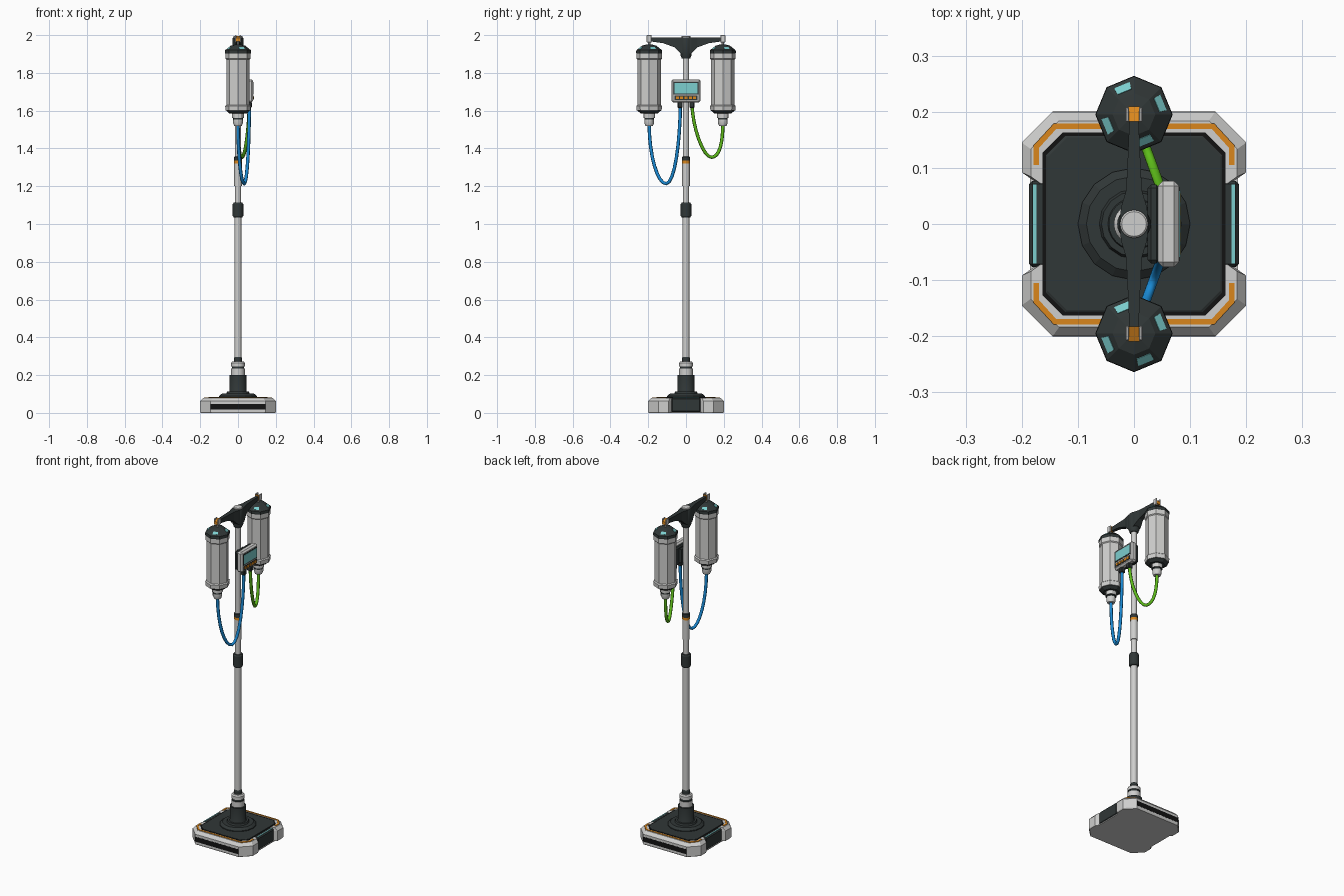
import bpy, bmesh
from math import cos, sin, pi, radians
from mathutils import Vector, Matrix

if "Cube" in bpy.data.objects:
    bpy.data.objects.remove(bpy.data.objects["Cube"])


def material(name, r, g, b):
    m = bpy.data.materials.new(name)
    m.use_nodes = True
    m.diffuse_color = (r, g, b, 1)
    m.node_tree.nodes["Principled BSDF"].inputs["Base Color"].default_value = (r, g, b, 1)
    return m


LIGHT = material("light grey", .62, .62, .61)
DARK = material("charcoal", .03, .038, .038)
BLACK = material("black", .006, .006, .006)
ORANGE = material("orange", .7, .24, .012)
CYAN = material("cyan", .2, .62, .62)
BLUE = material("blue", .01, .25, .65)
GREEN = material("green", .11, .5, .01)


def finish(name, bm, mats, smooth=0):
    bmesh.ops.recalc_face_normals(bm, faces=bm.faces)
    me = bpy.data.meshes.new(name)
    bm.to_mesh(me)
    bm.free()
    for m in mats:
        me.materials.append(m)
    ob = bpy.data.objects.new(name, me)
    bpy.context.collection.objects.link(ob)
    if smooth:
        bpy.ops.object.select_all(action='DESELECT')
        ob.select_set(True)
        bpy.context.view_layer.objects.active = ob
        bpy.ops.object.shade_smooth_by_angle(angle=radians(smooth))
    return ob


def loft(name, rings, bands, smooth=0):
    """Skin between rings of points; bands holds one material per span."""
    bm = bmesh.new()
    mats = list(dict.fromkeys(bands))
    loops = [[bm.verts.new(p) for p in ring] for ring in rings]
    n = len(loops[0])
    for a, b, m in zip(loops, loops[1:], bands):
        for i in range(n):
            j = (i + 1) % n
            bm.faces.new((a[i], a[j], b[j], b[i])).material_index = mats.index(m)
    bm.faces.new(loops[0]).material_index = mats.index(bands[0])
    bm.faces.new(loops[-1]).material_index = mats.index(bands[-1])
    return finish(name, bm, mats, smooth)


def lathe(name, profile, bands, segs=24, y=0, smooth=30):
    if not isinstance(bands, list):
        bands = [bands] * (len(profile) - 1)
    rings = [[(r * cos(2 * pi * i / segs), y + r * sin(2 * pi * i / segs), z)
              for i in range(segs)] for r, z in profile]
    return loft(name, rings, bands, smooth)


def box(name, x, y, z, mat, bevel=0):
    """Box from (min, max) ranges, with an optional chamfer."""
    bm = bmesh.new()
    bmesh.ops.create_cube(bm, size=1)
    for v in bm.verts:
        v.co = [lo + (hi - lo) * (c + .5) for c, (lo, hi) in zip(v.co, (x, y, z))]
    if bevel:
        bmesh.ops.bevel(bm, geom=bm.edges[:], offset=bevel, segments=1, affect='EDGES')
    return finish(name, bm, [mat])


def prism(name, outline, levels, mat):
    """Stack scaled copies of a flat outline at (scale, z) levels."""
    rings = [[(x * s, y * s, z) for x, y in outline] for s, z in levels]
    return loft(name, rings, [mat] * (len(levels) - 1))


def four_way(quarter):
    right = [(x, -y) for x, y in reversed(quarter)] + quarter
    return right + [(-x, -y) for x, y in right]


def octagon(h, c):
    return four_way([(h, h - c), (h - c, h)])


# Base: light shell notched at the sides, with a dark deck
prism("base_shell", four_way([(.15, .088), (.18, .078), (.2, .092), (.2, .145), (.145, .2)]),
      [(.985, 0), (1, .006), (1, .062), (.92, .08)], LIGHT)
prism("base_underside", octagon(.185, .05), [(1, 0), (1, .005)], LIGHT)
prism("deck_border", octagon(.163, .036), [(1, .075), (1, .081)], BLACK)
prism("deck", octagon(.157, .035), [(1, .075), (1, .083), (.98, .085)], DARK)
for s, side in ((1, "left"), (-1, "right")):
    box(side + "_panel", sorted((s * .14, s * .187)), (-.077, .077), (.004, .08), DARK, .006)
    box(side + "_light_strip", sorted((s * .174, s * .18)), (-.07, .07), (.076, .0815), CYAN)
for s, end in ((-1, "front"), (1, "back")):
    box(end + "_slot", (-.145, .145), sorted((s * .195, s * .2008)), (.018, .047), BLACK)
    # Orange line following the chamfered rim
    half = [(.179, .105), (.179, .14), (.143, .179)]
    inner = [(.169, .105), (.169, .136), (.139, .169)]
    line = half + [(-x, y) for x, y in reversed(half)]
    line += [(-x, y) for x, y in inner] + list(reversed(inner))
    prism(end + "_rim_line", [(x, s * y) for x, y in line], [(1, .078), (1, .0825)], ORANGE)

# Socket and pole
lathe("base_flange", [(.1, .08), (.1, .09), (.085, .102), (.062, .102), (.058, .112)], DARK, 16, smooth=0)
lathe("socket", [(.05, .105), (.045, .115), (.045, .2)], DARK)
lathe("collar", [(.036, .2), (.036, .234), (.033, .235), (.033, .245), (.036, .246), (.036, .265), (.03, .272)],
      [LIGHT, DARK, DARK, DARK, LIGHT, LIGHT])
lathe("collar_cap", [(.022, .27), (.022, .29), (.018, .296)], DARK)
lathe("lower_pole", [(.018, .28), (.018, 1.06)], LIGHT)
lathe("upper_pole", [(.016, 1.06), (.016, 1.9)], LIGHT)
lathe("pole_clamp", [(.023, 1.035), (.028, 1.043), (.028, 1.105), (.023, 1.113)], DARK)
lathe("pole_sleeve", [(.02, 1.2), (.02, 1.32), (.021, 1.32), (.021, 1.335), (.021, 1.355), (.017, 1.358)],
      [LIGHT, LIGHT, ORANGE, DARK, DARK])

# Cross arm, tapering from the hub to each tip
half_arm = [(0, .026, 1.89), (.03, .023, 1.905), (.06, .014, 1.935), (.12, .011, 1.957), (.19, .008, 1.967)]
stations = [(-y, w, z) for y, w, z in reversed(half_arm[1:])] + half_arm
loft("cross_arm", [[(-w, y, z), (w, y, z), (w, y, 1.988), (-w, y, 1.988)] for y, w, z in stations],
     [DARK] * (len(stations) - 1))
lathe("hub", [(.022, 1.875), (.03, 1.895), (.03, 1.98), (.026, 1.988)], DARK)
lathe("hub_cap", [(.025, 1.985), (.025, 1.992), (.022, 1.995)], LIGHT)


def canister(end, s):
    y = s * .195
    # Hook on the arm tip
    for t in (-1, 1):
        box(end + "_hook_cheek", sorted((t * .009, t * .015)), (y - .013, y + .013), (1.962, 2), LIGHT, .002)
    loft(end + "_hook_block", [[(x, y - s * .012, 1.965), (x, y + s * .014, 1.965),
                                (x, y + s * .014, 1.984), (x, y - s * .012, 1.996)] for x in (-.01, .01)], [ORANGE])
    lathe(end + "_hook_stem", [(.006, 1.94), (.006, 1.97)], LIGHT, 8, y)
    # Octagonal bottle
    lathe(end + "_canister", [(.066, 1.6), (.068, 1.625), (.062, 1.63), (.062, 1.87), (.067, 1.875), (.067, 1.903)],
          LIGHT, 8, y, 0)
    cap = [(.067, 1.902), (.069, 1.906), (.068, 1.92), (.038, 1.944), (.016, 1.95)]
    lathe(end + "_canister_cap", cap, DARK, 8, y, 0)
    lathe(end + "_canister_base", [(.045, 1.585), (.062, 1.6)], DARK, 8, y, 0)
    lathe(end + "_nozzle", [(.031, 1.588), (.031, 1.562), (.026, 1.56), (.026, 1.552), (.026, 1.535), (.02, 1.52)],
          [LIGHT, DARK, DARK, LIGHT, LIGHT], 12, y)
    # Cyan windows on every other slope of the cap
    (r0, z0), (r1, z1) = cap[2], cap[3]
    flat = cos(pi / 8)
    for k in range(4):
        turn = Matrix.Rotation(radians(22.5 + 90 * k), 3, 'Z')
        rings = []
        for lift in (-.001, .0015):
            ring = []
            for f, w in ((.25, -.015), (.25, .015), (.7, .013), (.7, -.013)):
                p = Vector(((r0 + (r1 - r0) * f) * flat + lift * .6, w, z0 + (z1 - z0) * f + lift))
                ring.append(turn @ p + Vector((0, y, 0)))
            rings.append(ring)
        loft(end + "_cap_window", rings, [CYAN])


canister("front", -1)
canister("back", 1)

# Control display facing left
box("display_mount", (.01, .045), (-.03, .03), (1.665, 1.745), DARK)
box("display_back", (.024, .046), (-.07, .07), (1.65, 1.758), DARK, .006)
box("display_case", (.043, .08), (-.077, .077), (1.643, 1.766), LIGHT, .009)
box("screen_frame", (.077, .0815), (-.066, .066), (1.686, 1.752), DARK)
box("screen", (.078, .083), (-.06, .06), (1.692, 1.746), CYAN)
box("button_strip", (.077, .0815), (-.062, .062), (1.656, 1.68), DARK)
for i in range(5):
    y = (i - 2) * .023
    box("button", (.078, .084), (y - .008, y + .008), (1.661, 1.675), ORANGE)


def cable(name, points, mat):
    cu = bpy.data.curves.new(name, 'CURVE')
    cu.dimensions = '3D'
    cu.bevel_depth = .009
    cu.bevel_resolution = 2
    cu.resolution_u = 8
    sp = cu.splines.new('BEZIER')
    sp.bezier_points.add(len(points) - 1)
    for b, (y, z, dy, dz) in zip(sp.bezier_points, points):
        across = lambda v: .06 * (.195 - abs(v)) / .165
        b.co = (across(y), y, z)
        b.handle_left = (across(y - dy), y - dy, z - dz)
        b.handle_right = (across(y + dy), y + dy, z + dz)
    cu.materials.append(mat)
    bpy.context.collection.objects.link(bpy.data.objects.new(name, cu))


# Hanging cables: points as y, z and handle direction
cable("front_cable", [(-.195, 1.53, 0, -.17), (-.105, 1.213, .045, 0), (-.03, 1.64, 0, .2)], BLUE)
cable("back_cable", [(.195, 1.53, 0, -.09), (.135, 1.353, -.045, 0), (.032, 1.64, 0, .12)], GREEN)
for s in (-1, 1):
    box("cable_socket", (.045, .073), sorted((s * .018, s * .045)), (1.615, 1.648), DARK, .004)
